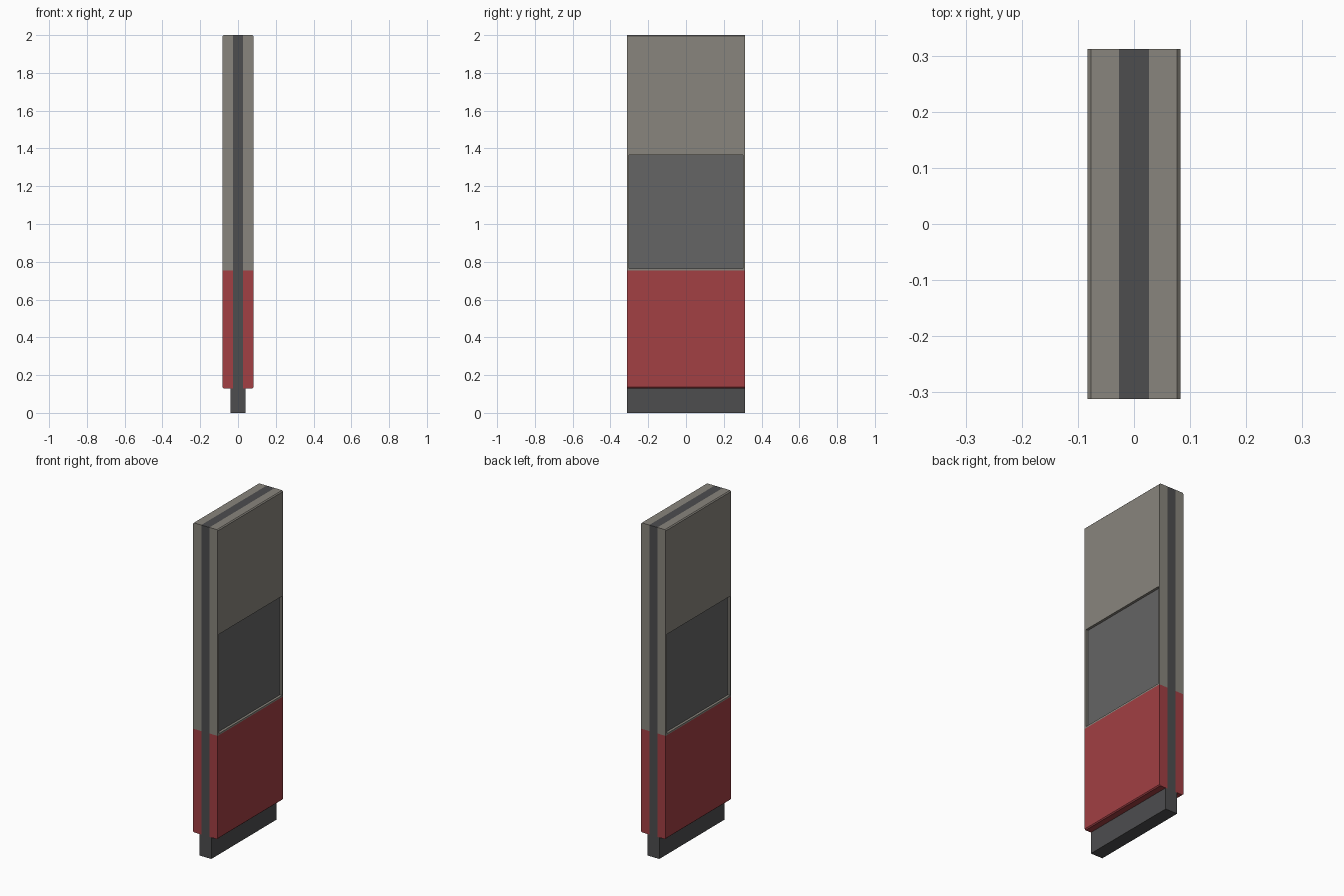
import bpy, bmesh

if "Cube" in bpy.data.objects:
    bpy.data.objects.remove(bpy.data.objects["Cube"])

def material(name, rgb):
    m = bpy.data.materials.new(name)
    m.diffuse_color = (*rgb, 1)
    m.use_nodes = True
    m.node_tree.nodes["Principled BSDF"].inputs["Base Color"].default_value = m.diffuse_color
    return m

STONE = material("warm_grey", (0.25, 0.235, 0.205))
RED = material("red", (0.36, 0.05, 0.057))
DARK = material("dark_grey", (0.075, 0.075, 0.078))
GLASS = material("screen_grey", (0.13, 0.13, 0.13))

def extrude_y(name, profile, half_depth, mat):
    """Prism from an x-z outline, extruded along y."""
    bm = bmesh.new()
    face = bm.faces.new([bm.verts.new((x, -half_depth, z)) for x, z in profile])
    out = bmesh.ops.extrude_face_region(bm, geom=[face])
    moved = [v for v in out["geom"] if isinstance(v, bmesh.types.BMVert)]
    bmesh.ops.translate(bm, vec=(0, 2 * half_depth, 0), verts=moved)
    bmesh.ops.recalc_face_normals(bm, faces=bm.faces)
    mesh = bpy.data.meshes.new(name)
    bm.to_mesh(mesh)
    bm.free()
    mesh.materials.append(mat)
    obj = bpy.data.objects.new(name, mesh)
    bpy.context.collection.objects.link(obj)
    return obj

def rect(x0, x1, z0, z1):
    return [(x0, z0), (x1, z0), (x1, z1), (x0, z1)]

W, CORE, OUT = 0.312, 0.027, 0.083
BOTTOM, SPLIT, TOP = 0.13, 0.755, 2.0
CH, RECESS = 0.006, 0.015

# Plinth and central spine
extrude_y("plinth", rect(-0.04, 0.04, 0, BOTTOM), W, DARK)
extrude_y("spine", rect(-CORE, CORE, BOTTOM, TOP), W, DARK)

# Matching cladding on both faces
for s, side in ((1, "right"), (-1, "left")):
    extrude_y(side + "_lower_panel",
              [(s * CORE, BOTTOM), (s * (OUT - CH), BOTTOM), (s * OUT, BOTTOM + CH),
               (s * OUT, SPLIT), (s * CORE, SPLIT)], W, RED)
    upper = extrude_y(side + "_upper_panel",
                      [(s * CORE, SPLIT), (s * OUT, SPLIT), (s * OUT, TOP - CH),
                       (s * (OUT - CH), TOP), (s * CORE, TOP)], W, STONE)
    # Shallow pocket for the screen
    cutter = extrude_y(side + "_screen_cutter",
                       rect(s * (OUT - RECESS - 0.01), s * (OUT + 0.05), 0.765, 1.365),
                       0.302, STONE)
    cutter.hide_render = True
    cutter.hide_viewport = True
    cut = upper.modifiers.new("screen_pocket", "BOOLEAN")
    cut.object = cutter
    cut.solver = "EXACT"
    # Recessed screen
    extrude_y(side + "_screen",
              rect(s * (OUT - RECESS - 0.01), s * (OUT - RECESS), 0.765, 1.365),
              0.302, GLASS)
